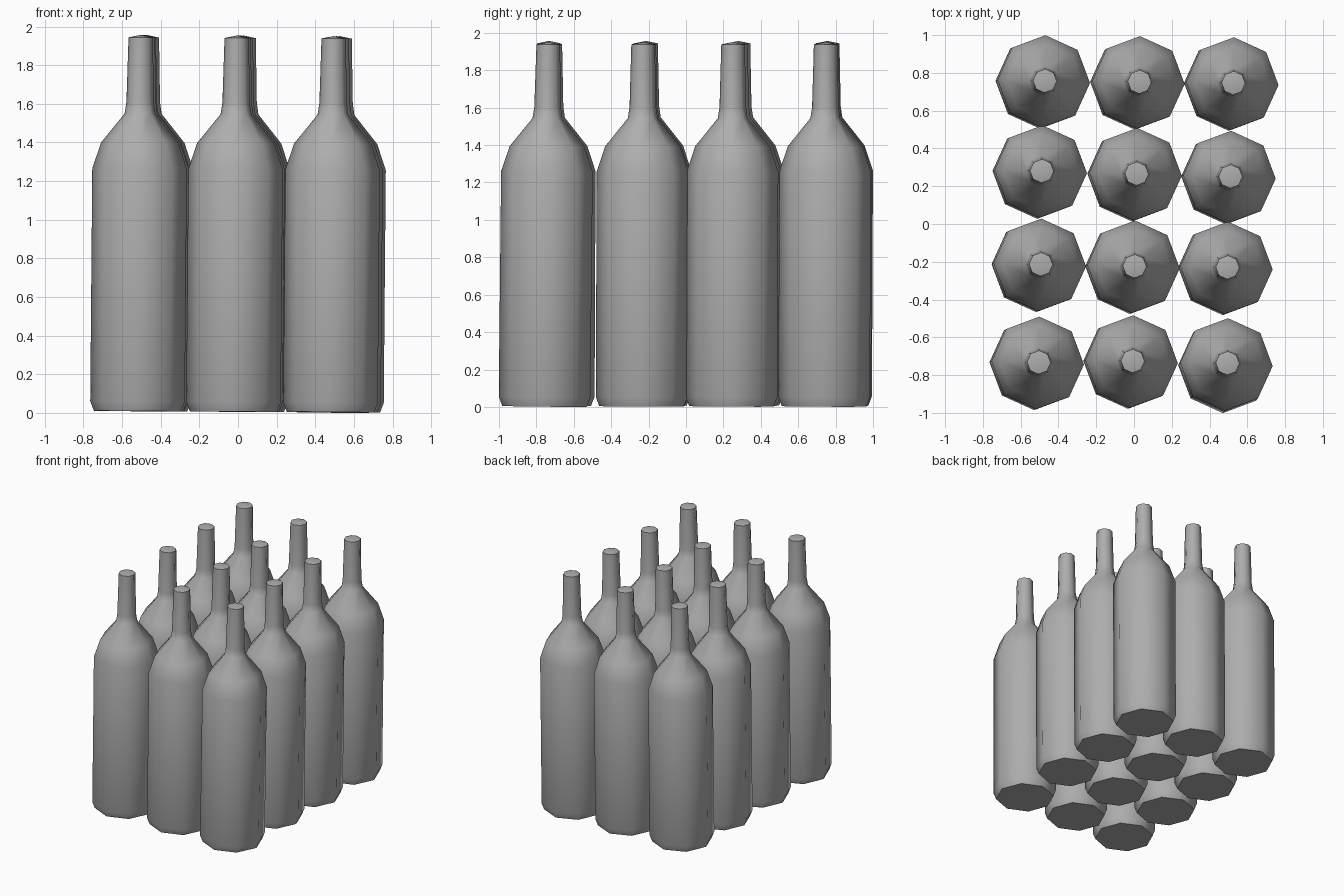
import bpy, bmesh, math
from mathutils import Matrix

if "Cube" in bpy.data.objects:
    bpy.data.objects.remove(bpy.data.objects["Cube"])

SIDES = 8
# bottle outline: radius, height
PROFILE = [(0.226, 0.0), (0.245, 0.05), (0.245, 1.255), (0.20, 1.39),
           (0.080, 1.54), (0.071, 1.60), (0.063, 1.935)]
MOUTH_PEAK = 1.948


def bottle_mesh():
    bm = bmesh.new()
    rings = []
    for r, z in PROFILE:
        rings.append([bm.verts.new((r * math.cos(2 * math.pi * i / SIDES),
                                    r * math.sin(2 * math.pi * i / SIDES), z))
                      for i in range(SIDES)])
    peak = bm.verts.new((0, 0, MOUTH_PEAK))
    for i in range(SIDES):
        j = (i + 1) % SIDES
        for lo, hi in zip(rings, rings[1:]):
            bm.faces.new((lo[i], lo[j], hi[j], hi[i]))
        # shallow crowned mouth
        bm.faces.new((rings[-1][i], rings[-1][j], peak))
    bm.faces.new(rings[0][::-1])
    # smooth sides, crisp bottom and mouth rims
    bm.normal_update()
    for f in bm.faces:
        f.smooth = True
    for e in bm.edges:
        e.smooth = e.calc_face_angle() < math.radians(50)
    me = bpy.data.meshes.new("bottle")
    bm.to_mesh(me)
    bm.free()
    return me


# body centres, row by row from the back, slightly irregular as packed by hand
ROWS = [
    [(-0.483, 0.752), (0.018, 0.747), (0.515, 0.741)],
    [(-0.499, 0.275), (0.003, 0.261), (0.500, 0.246)],
    [(-0.504, -0.219), (-0.008, -0.229), (0.484, -0.235)],
    [(-0.515, -0.738), (-0.018, -0.731), (0.484, -0.750)],
]

# dark grey glass
glass = bpy.data.materials.new("dark_grey")
glass.diffuse_color = (0.42, 0.42, 0.42, 1)
glass.use_nodes = True
glass.node_tree.nodes["Principled BSDF"].inputs["Base Color"].default_value = glass.diffuse_color

mesh = bottle_mesh()
mesh.materials.append(glass)
for r, row in enumerate(ROWS):
    for c, (x, y) in enumerate(row):
        lean_x = math.radians(0.5)
        lean_y = math.radians(0.6 if (r, c) == (3, 2) else 0.25)
        ob = bpy.data.objects.new(f"bottle_{r + 1}_{c + 1}", mesh)
        bpy.context.collection.objects.link(ob)
        # lean about the middle of the body
        ob.matrix_world = (Matrix.Translation((x - 0.65 * math.sin(lean_x),
                                               y - 0.65 * math.sin(lean_y),
                                               0.006 - 0.006 * x))
                           @ Matrix.Rotation(lean_x, 4, 'Y')
                           @ Matrix.Rotation(-lean_y, 4, 'X')
                           @ Matrix.Rotation(math.radians(-2), 4, 'Z'))
